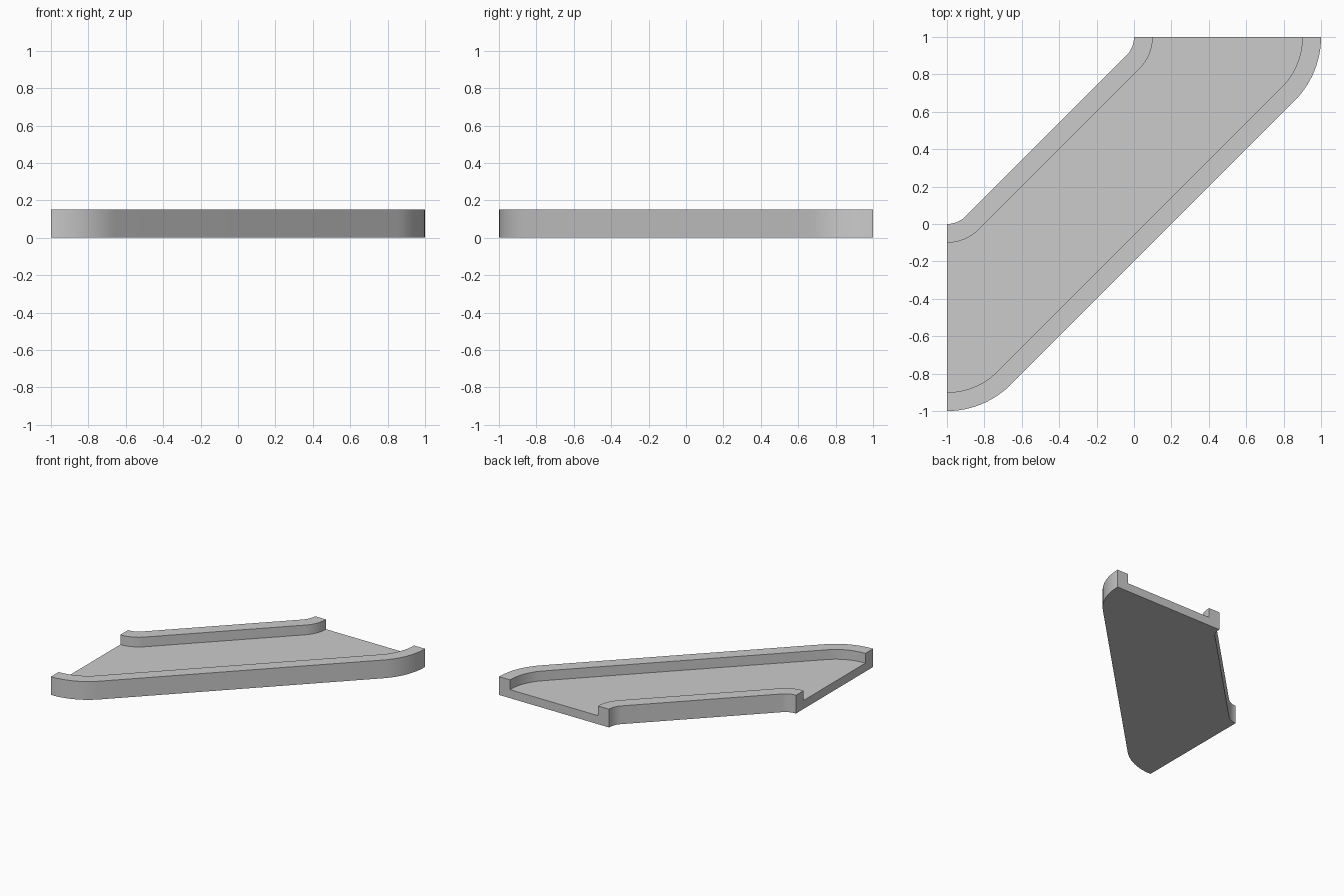
import bpy, bmesh
from math import cos, sin, radians

if "Cube" in bpy.data.objects:
    bpy.data.objects.remove(bpy.data.objects["Cube"])

SEG = 12             # steps in each 45 degree end curve
WALL, FLOOR = 0.15, 0.07


def edge_path(cx, r):
    """Curve leaving y=1, straight diagonal, mirrored curve arriving at x=-1."""
    angles = [radians(45 * i / SEG) for i in range(SEG + 1)]
    arc = [(cx + r * cos(a), 1 - r * sin(a)) for a in angles]
    return arc + [(-y, -x) for x, y in reversed(arc)]


# Plan lines: long wall outside/inside, short wall inside/outside
long_out, long_in = edge_path(0.517, 0.483), edge_path(0.517, 0.383)
short_in, short_out = edge_path(-0.1414, 0.2414), edge_path(-0.1414, 0.1414)

# Channel cross-section as (plan line, height), swept from end to end
section = [(long_out, 0), (long_out, WALL), (long_in, WALL), (long_in, FLOOR),
           (short_in, FLOOR), (short_in, WALL), (short_out, WALL), (short_out, 0)]

bm = bmesh.new()
rings = [[bm.verts.new((*path[i], z)) for path, z in section]
         for i in range(len(long_out))]
for a, b in zip(rings, rings[1:]):
    for j in range(8):
        k = (j + 1) % 8
        bm.faces.new((a[j], a[k], b[k], b[j]))

# Open channel ends: two wall ends and the floor edge
bm.faces.new(rings[0][::-1])
bm.faces.new(rings[-1])
bmesh.ops.recalc_face_normals(bm, faces=bm.faces)

mesh = bpy.data.meshes.new("diagonal_channel")
bm.to_mesh(mesh)
bm.free()
tile = bpy.data.objects.new("diagonal_channel", mesh)
bpy.context.collection.objects.link(tile)

# Smooth curved walls, sharp rims
bpy.context.view_layer.objects.active = tile
tile.select_set(True)
bpy.ops.object.shade_smooth_by_angle(angle=radians(30))
